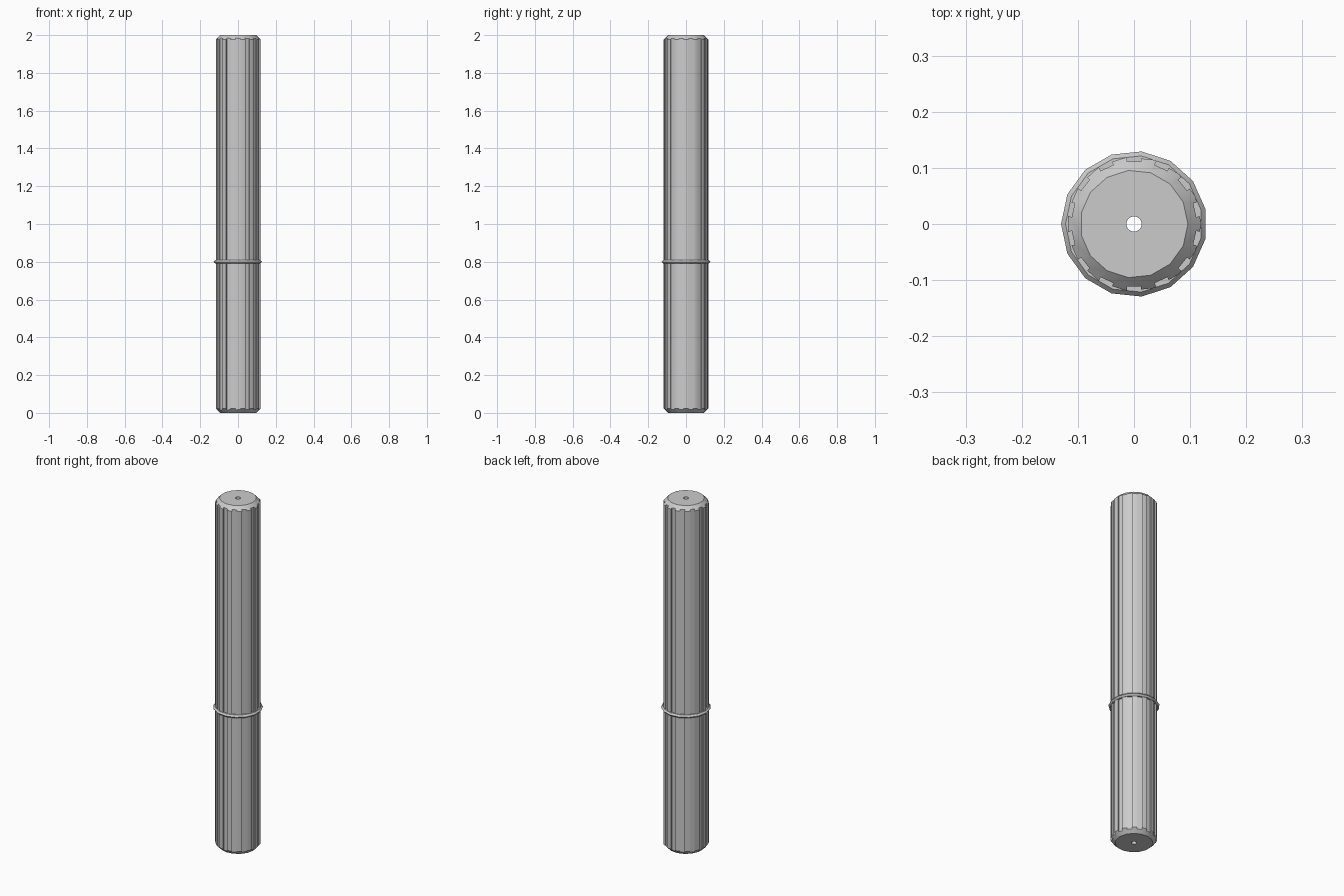
import bpy
import bmesh
from math import cos, sin, tau, radians
from mathutils import Matrix

if "Cube" in bpy.data.objects:
    bpy.data.objects.remove(bpy.data.objects["Cube"])

SIDES = 15
FLUTES = 14

grey = bpy.data.materials.new("plain_grey")
grey.use_nodes = True
colour = (0.6, 0.6, 0.6, 1)
grey.diffuse_color = colour
grey.node_tree.nodes["Principled BSDF"].inputs["Base Color"].default_value = colour


def add_object(name, bm):
    bmesh.ops.recalc_face_normals(bm, faces=bm.faces)
    mesh = bpy.data.meshes.new(name)
    bm.to_mesh(mesh)
    bm.free()
    mesh.materials.append(grey)
    obj = bpy.data.objects.new(name, mesh)
    bpy.context.collection.objects.link(obj)
    return obj


def lathe(name, profile, start, closed):
    """Turn (radius, z) points about z, either as a ring or with end caps."""
    bm = bmesh.new()
    loops = []
    for r, z in profile:
        angles = [start + tau * i / SIDES for i in range(SIDES)]
        loops.append([bm.verts.new((r * cos(a), r * sin(a), z)) for a in angles])
    pairs = list(zip(loops, loops[1:]))
    if closed:
        pairs.append((loops[-1], loops[0]))
    else:
        bm.faces.new(loops[0])
        bm.faces.new(loops[-1])
    for low, high in pairs:
        for i in range(SIDES):
            j = (i + 1) % SIDES
            bm.faces.new((low[i], low[j], high[j], high[i]))
    return add_object(name, bm)


def cut(target, cutter):
    cutter.hide_render = True
    mod = target.modifiers.new("cut", "BOOLEAN")
    mod.operation = "DIFFERENCE"
    mod.solver = "EXACT"
    mod.object = cutter
    bpy.context.view_layer.objects.active = target
    bpy.ops.object.modifier_apply(modifier=mod.name)
    bpy.data.objects.remove(cutter)


# Chamfered dowel
dowel = lathe("fluted_dowel", [(0.096, 0), (0.12, 0.024), (0.12, 1.976), (0.096, 2)], 0, False)

# Lengthwise flutes
bm = bmesh.new()
for i in range(FLUTES):
    turn = Matrix.Rotation(tau * (i + 0.5) / FLUTES, 4, "Z")
    place = Matrix.Translation((0.136, 0, 1))
    size = Matrix.Diagonal((0.05, 0.025, 2.2, 1))
    bmesh.ops.create_cube(bm, size=1, matrix=turn @ place @ size)
cut(dowel, add_object("flute_cutter", bm))

# Bore through the middle
bm = bmesh.new()
bmesh.ops.create_cone(bm, cap_ends=True, segments=24, radius1=0.0135, radius2=0.0135,
                      depth=2.2, matrix=Matrix.Translation((0, 0, 1)))
cut(dowel, add_object("bore_cutter", bm))

# Thin ring around the dowel
ring_profile = [(0.104, 0.8), (0.11, 0.791), (0.122, 0.791),
                (0.13, 0.8), (0.122, 0.809), (0.11, 0.809)]
ring = lathe("collar_ring", ring_profile, tau / 2, True)

for obj in (dowel, ring):
    bpy.ops.object.select_all(action="DESELECT")
    obj.select_set(True)
    bpy.context.view_layer.objects.active = obj
    bpy.ops.object.shade_smooth_by_angle(angle=radians(30))
